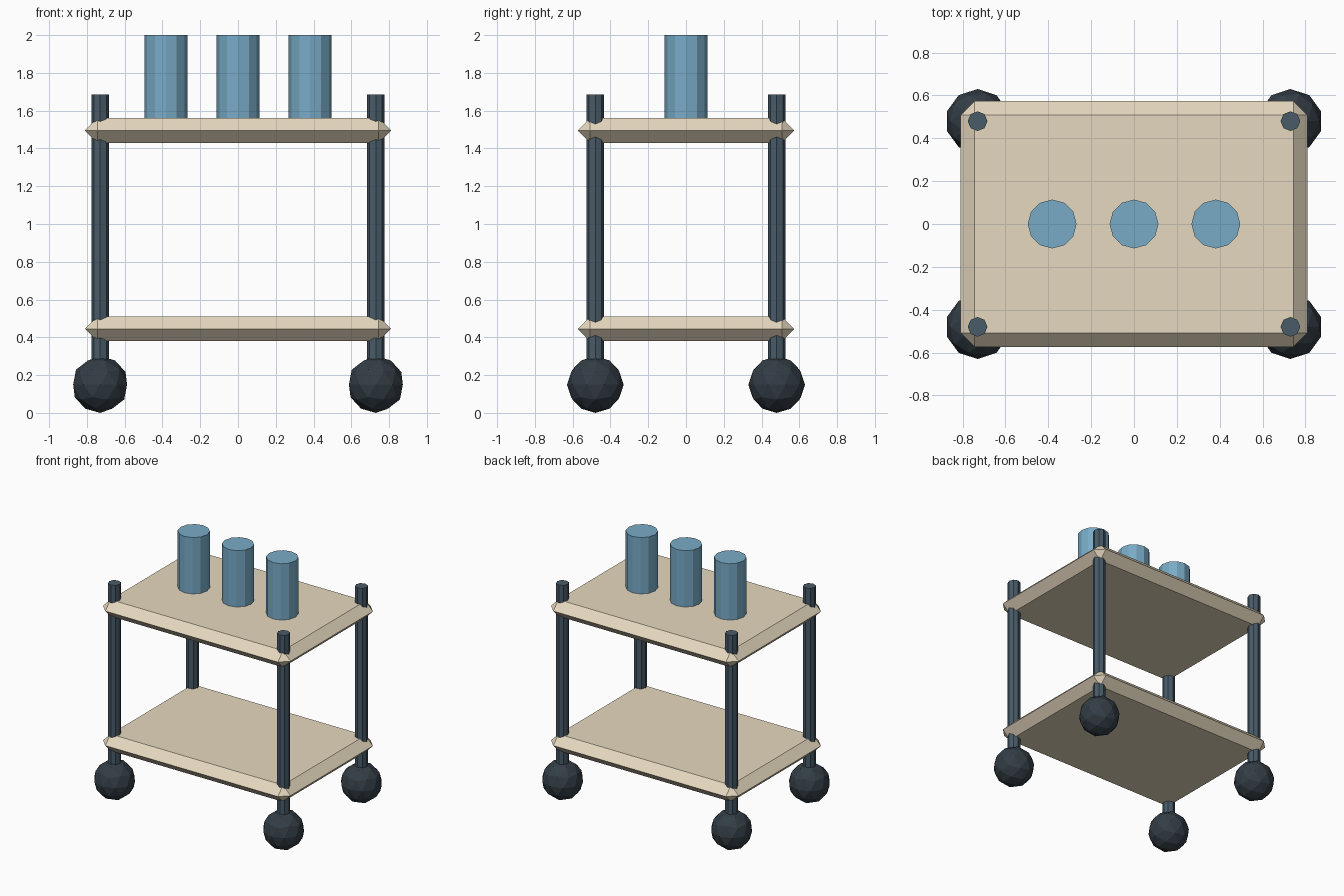
import bpy, bmesh
from mathutils import Matrix

if "Cube" in bpy.data.objects:
    bpy.data.objects.remove(bpy.data.objects["Cube"])


def material(name, rgb):
    m = bpy.data.materials.new(name)
    m.diffuse_color = (*rgb, 1)
    m.use_nodes = True
    m.node_tree.nodes["Principled BSDF"].inputs["Base Color"].default_value = m.diffuse_color
    return m


CREAM = material("cream_board", (0.79, 0.69, 0.52))
STEEL = material("dark_steel", (0.065, 0.105, 0.14))
RUBBER = material("rubber", (0.033, 0.047, 0.06))
BLUE = material("blue_jar", (0.19, 0.41, 0.57))


def add_object(name, bm, loc, mat):
    mesh = bpy.data.meshes.new(name)
    bm.to_mesh(mesh)
    bm.free()
    mesh.materials.append(mat)
    ob = bpy.data.objects.new(name, mesh)
    ob.location = loc
    bpy.context.collection.objects.link(ob)
    return ob


def cylinder(name, x, y, z0, z1, r, sides, mat):
    bm = bmesh.new()
    bmesh.ops.create_cone(bm, cap_ends=True, segments=sides,
                          radius1=r, radius2=r, depth=z1 - z0)
    return add_object(name, bm, (x, y, (z0 + z1) / 2), mat)


def shelf(name, z):
    bm = bmesh.new()
    bmesh.ops.create_cube(bm, size=1, matrix=Matrix.Diagonal((1.62, 1.146, 0.13, 1)))
    # chamfer meets halfway up, giving a pointed rim
    bmesh.ops.bevel(bm, geom=bm.edges[:], offset=0.0649, segments=1,
                    profile=0.5, affect='EDGES')
    return add_object(name, bm, (0, 0, z), CREAM)


# Two chamfered shelves
shelf("lower_shelf", 0.445)
shelf("upper_shelf", 1.495)

# Corner posts with ball wheels
for ys, depth in ((-1, "front"), (1, "back")):
    for xs, side in ((-1, "left"), (1, "right")):
        x, y = 0.73 * xs, 0.48 * ys
        cylinder(f"{depth}_{side}_post", x, y, 0.2, 1.685, 0.046, 8, STEEL)
        bm = bmesh.new()
        bmesh.ops.create_icosphere(bm, subdivisions=2, radius=0.15)
        add_object(f"{depth}_{side}_wheel", bm, (x, y, 0.15), RUBBER)

# Row of jars on the upper shelf
for i in (-1, 0, 1):
    cylinder(f"jar_{i + 2}", 0.382 * i, 0, 1.55, 2.0, 0.114, 12, BLUE)
